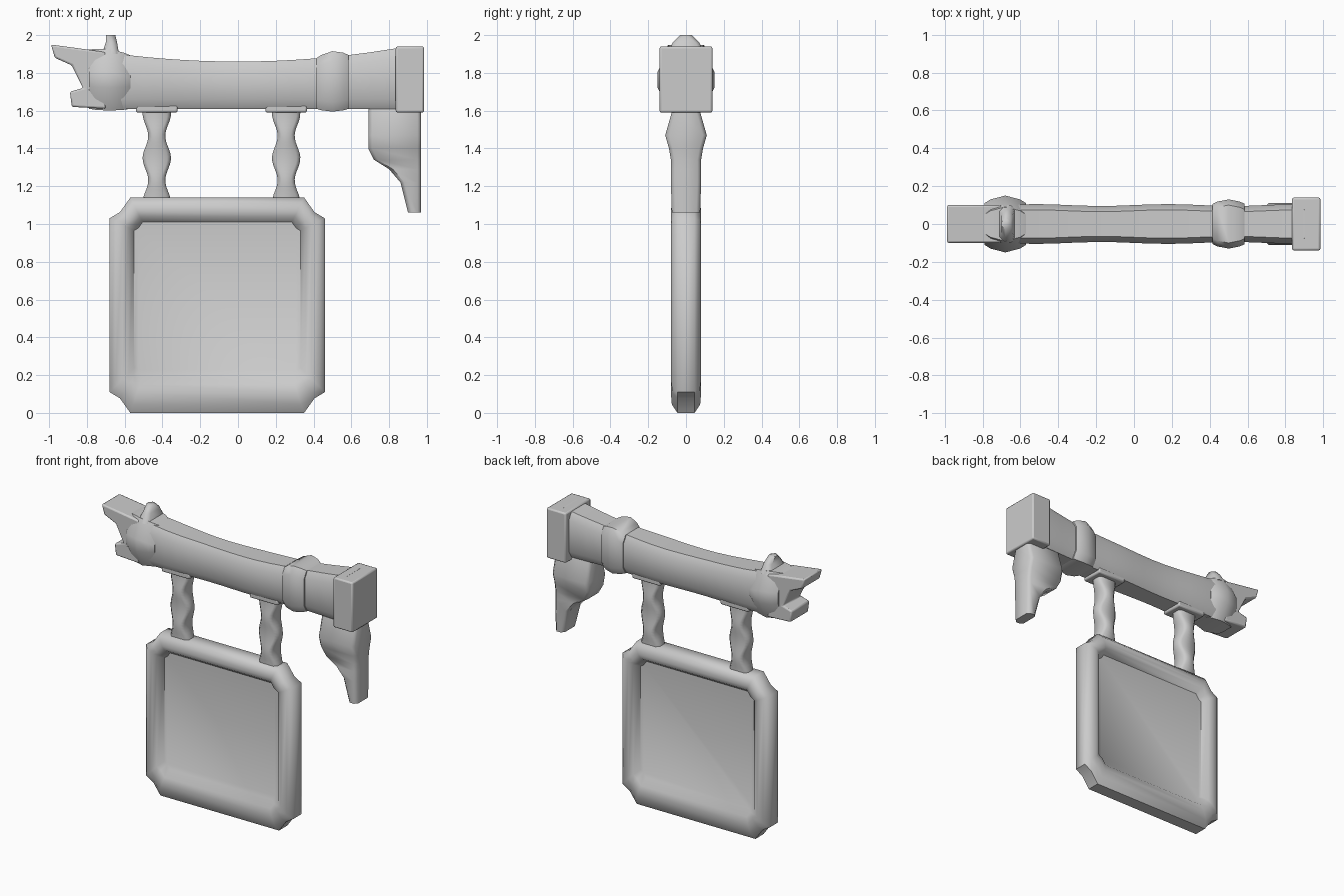
import bpy, bmesh, math

default_cube = bpy.data.objects.get("Cube")
if default_cube:
    bpy.data.objects.remove(default_cube)

grey = bpy.data.materials.new("plain_grey")
grey.use_nodes = True
grey.diffuse_color = (0.6, 0.6, 0.6, 1)
grey.node_tree.nodes["Principled BSDF"].inputs["Base Color"].default_value = grey.diffuse_color

BEAM_LOW = 1.61
BEAM_HALF = 0.1
BLOCK_TOP = 1.94
BLOCK_LOW = 1.59
BOARD_X = -0.11
BOARD_TOP = 1.14
HANGER_OFFSETS = {"right_hanger": -0.43, "left_hanger": 0.255}


def beam_top(x):
    """Height of the sagging upper edge of the beam."""
    return 1.86 + x * x / 10


def finish(name, bm, bevel=0.0):
    """Turn a bmesh into a shaded, coloured object."""
    bmesh.ops.recalc_face_normals(bm, faces=bm.faces)
    mesh = bpy.data.meshes.new(name)
    bm.to_mesh(mesh)
    bm.free()
    mesh.materials.append(grey)
    obj = bpy.data.objects.new(name, mesh)
    bpy.context.collection.objects.link(obj)
    if bevel:
        modifier = obj.modifiers.new("soft_edges", 'BEVEL')
        modifier.width = bevel
        modifier.segments = 2
    bpy.ops.object.select_all(action='DESELECT')
    obj.select_set(True)
    bpy.context.view_layer.objects.active = obj
    bpy.ops.object.shade_smooth_by_angle(angle=math.radians(50))


def loft(name, rings, bevel=0.0):
    """Skin a list of equally sized rings and cap both ends."""
    bm = bmesh.new()
    rings = [[bm.verts.new(point) for point in ring] for ring in rings]
    for ring, following in zip(rings, rings[1:]):
        for i in range(len(ring)):
            bm.faces.new((ring[i - 1], ring[i], following[i], following[i - 1]))
    bm.faces.new(rings[0])
    bm.faces.new(rings[-1])
    finish(name, bm, bevel)


def section(low, high, half, chamfer, slope):
    """Eight-sided outline as (depth, across) pairs."""
    inner = half - chamfer
    side = [(inner, low), (half, low + slope), (half, high - slope), (inner, high)]
    return side + [(-depth, across) for depth, across in reversed(side)]


def along_x(x, low, high, half, chamfer=0.03, slope=0.05):
    return [(x, depth, across) for depth, across in section(low, high, half, chamfer, slope)]


def along_z(z, low, high, half, chamfer=0.02, slope=0.02):
    return [(across, depth, z) for depth, across in section(low, high, half, chamfer, slope)]


def box(name, x, width, depth, low, high, bevel):
    """Bevelled box centred on y = 0."""
    left, right, half = x - width / 2, x + width / 2, depth / 2
    corners = [(left, -half), (right, -half), (right, half), (left, half)]
    loft(name, [[(px, py, z) for px, py in corners] for z in (low, high)], bevel)


def collar(name, x, width, bulge, rise, chamfer, slope):
    """Band around the beam, swelling towards its middle."""
    rings = []
    for step in (-1, -0.7, 0, 0.7, 1):
        swell = 1 - step * step
        px = x + step * width / 2
        rings.append(along_x(px, BEAM_LOW - rise * swell / 2, beam_top(px) + rise * swell,
                             BEAM_HALF + bulge * (0.2 + 0.8 * swell), chamfer, slope))
    loft(name, rings)


# Sagging log beam
stations = [step / 10 for step in range(-7, 10)]
loft("beam", [along_x(x, BEAM_LOW, beam_top(x), BEAM_HALF + 0.005 * math.sin(x * 9))
              for x in stations])

# Splintered beam end
profile = [(-0.99, 1.95), (-0.97, 1.88), (-0.88, 1.84), (-0.82, 1.72), (-0.89, 1.7),
           (-0.88, 1.62), (-0.7, BEAM_LOW), (-0.7, beam_top(-0.7)), (-0.8, beam_top(-0.8))]
loft("splintered_end", [[(x, y, z) for x, z in profile] for y in (-BEAM_HALF, BEAM_HALF)],
     bevel=0.01)

# Knotted collar with its branch stub, and the plain collar
collar("knot_collar", x=-0.68, width=0.22, bulge=0.05, rise=0.02, chamfer=0.06, slope=0.12)
collar("plain_collar", x=0.5, width=0.17, bulge=0.03, rise=0.03, chamfer=0.03, slope=0.05)
loft("branch_stub", [along_z(1.9, -0.72, -0.63, 0.1), along_z(1.96, -0.7, -0.64, 0.07),
                     along_z(2, -0.7, -0.65, 0.03)])

# Wall block, and the broken brace below it
box("wall_block", x=0.91, width=0.15, depth=0.28, low=BLOCK_LOW, high=BLOCK_TOP, bevel=0.01)
brace = [(1.06, 0.9, 0.075), (1.22, 0.86, 0.08), (1.29, 0.8, 0.08), (1.34, 0.72, 0.08),
         (1.4, 0.69, 0.09), (1.47, 0.69, 0.11), (BEAM_LOW, 0.69, 0.07)]
loft("brace", [along_z(z, edge, 0.97, half) for z, edge, half in brace])

# Chain hangers whose width and depth swell in turn, with a strap at the beam
LINKS = 24
for name, x in HANGER_OFFSETS.items():
    rings = []
    for step in range(LINKS + 1):
        z = BOARD_TOP + (BEAM_LOW - BOARD_TOP) * step / LINKS
        wave = math.cos(math.tau * step * 2 / LINKS + 0.7)
        width = 0.06 + 0.015 * wave
        rings.append(along_z(z, x - width, x + width, 0.055 - 0.01 * wave))
    loft(name, rings)
    box(name + "_strap", x, width=0.22, depth=0.16, low=BLOCK_LOW, high=BEAM_LOW + 0.02,
        bevel=0.01)


# Sign board with notched corners and a sunken panel on both faces
def board_outline(inset, y):
    width = 0.57 - inset
    low, high = inset * 1.5, BOARD_TOP - inset
    middle, half = (low + high) / 2, (high - low) / 2
    notch = 0.11 - inset / 2
    corner = [(width, half - notch), (width - notch / 2, half - notch * 0.7),
              (width - notch, half)]
    points = []
    for side, level in ((1, 1), (-1, 1), (-1, -1), (1, -1)):
        part = corner if side == level else reversed(corner)
        points += [(BOARD_X + side * x, y, middle + level * z) for x, z in part]
    return points


rim = [(0.13, 0.03), (0.1, 0.07), (0.07, 0.08), (0.03, 0.075), (0, 0.045)]
loft("sign_board", [board_outline(inset, -depth) for inset, depth in rim]
     + [board_outline(inset, depth) for inset, depth in reversed(rim)])
